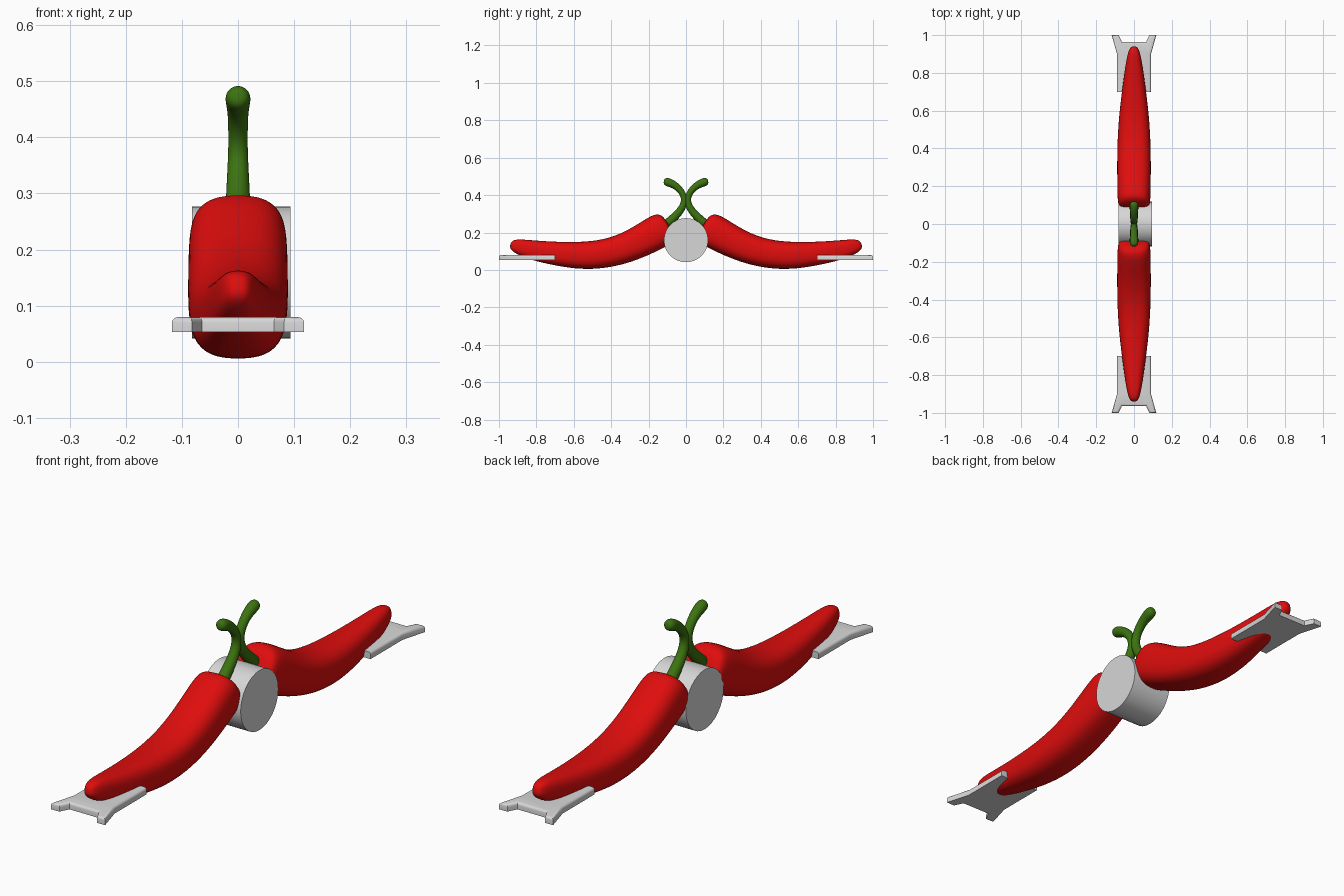
import bpy, bmesh, math
from mathutils import Vector

if "Cube" in bpy.data.objects:
    bpy.data.objects.remove(bpy.data.objects["Cube"])


def material(name, rgb):
    m = bpy.data.materials.new(name)
    m.diffuse_color = (*rgb, 1)
    m.use_nodes = True
    m.node_tree.nodes["Principled BSDF"].inputs["Base Color"].default_value = m.diffuse_color
    return m


RED = material("chili red", (0.74, 0.004, 0.004))
GREEN = material("stem green", (0.045, 0.17, 0.005))
GREY = material("light grey", (0.68, 0.68, 0.68))


def finish(name, bm, mat):
    bmesh.ops.recalc_face_normals(bm, faces=bm.faces)
    mesh = bpy.data.meshes.new(name)
    bm.to_mesh(mesh)
    bm.free()
    mesh.materials.append(mat)
    ob = bpy.data.objects.new(name, mesh)
    bpy.context.collection.objects.link(ob)
    return ob


def smooth(ob, angle=180):
    bpy.ops.object.select_all(action='DESELECT')
    ob.select_set(True)
    bpy.context.view_layer.objects.active = ob
    bpy.ops.object.shade_smooth_by_angle(angle=math.radians(angle))


def loft(name, sections, side, mat, power, n=20):
    """Skin rounded sections: (top y, top z, bottom y, bottom z, half width)."""
    bm = bmesh.new()
    e = 2 / power
    rings = []
    for ty, tz, by, bz, w in sections:
        mid = Vector((0, (ty + by) / 2, (tz + bz) / 2))
        up = Vector((0, (ty - by) / 2, (tz - bz) / 2))
        ring = []
        for i in range(n):
            a = math.tau * i / n
            c, s = math.cos(a), math.sin(a)
            p = mid + up * math.copysign(abs(s) ** e, s)
            p.x = w * math.copysign(abs(c) ** e, c)
            p.y *= side
            ring.append(bm.verts.new(p))
        rings.append(ring)
    for r0, r1 in zip(rings, rings[1:]):
        for i in range(n):
            j = (i + 1) % n
            bm.faces.new((r0[i], r0[j], r1[j], r1[i]))
    bm.faces.new(rings[0])
    bm.faces.new(rings[-1])
    ob = finish(name, bm, mat)
    ob.modifiers.new("smooth", 'SUBSURF').levels = 2
    ob.modifiers["smooth"].render_levels = 2
    for p in ob.data.polygons:
        p.use_smooth = True
    return ob


PEPPER = [
    (0.105, 0.262, 0.066, 0.195, 0.045),
    (0.124, 0.288, 0.058, 0.168, 0.074),
    (0.153, 0.303, 0.068, 0.145, 0.086),
    (0.20, 0.284, 0.12, 0.116, 0.089),
    (0.30, 0.218, 0.23, 0.064, 0.090),
    (0.40, 0.173, 0.35, 0.023, 0.090),
    (0.50, 0.154, 0.48, 0.002, 0.086),
    (0.60, 0.149, 0.60, 0.006, 0.077),
    (0.70, 0.151, 0.71, 0.025, 0.064),
    (0.80, 0.157, 0.82, 0.050, 0.050),
    (0.88, 0.164, 0.90, 0.080, 0.037),
    (0.918, 0.162, 0.934, 0.104, 0.025),
    (0.936, 0.149, 0.943, 0.123, 0.012),
]

# stem path: y, z, radius
STEM = [
    (0.115, 0.235, 0.024), (0.085, 0.262, 0.024), (0.045, 0.298, 0.022),
    (0.016, 0.338, 0.020), (0.007, 0.375, 0.018), (0.018, 0.412, 0.018),
    (0.045, 0.443, 0.019), (0.075, 0.461, 0.022), (0.098, 0.470, 0.024),
    (0.112, 0.473, 0.020), (0.119, 0.474, 0.010),
]


def stem_sections():
    out = []
    for i, (y, z, r) in enumerate(STEM):
        a, b = STEM[max(i - 1, 0)], STEM[min(i + 1, len(STEM) - 1)]
        t = Vector((b[0] - a[0], b[1] - a[1])).normalized()
        out.append((y + t.y * r, z - t.x * r, y - t.y * r, z + t.x * r, r))
    return out


# right half outline of the forked end plate: x, y
HALF = [(0.09, 0.70), (0.09, 0.90), (0.118, 1.0), (0.082, 1.0), (0.064, 0.963)]


def plate(name, side):
    outline = HALF + [(-x, y) for x, y in reversed(HALF)]
    bm = bmesh.new()
    low = [bm.verts.new((x, y * side, 0.053)) for x, y in outline]
    face = bm.faces.new(low)
    new = bmesh.ops.extrude_face_region(bm, geom=[face])["geom"]
    bmesh.ops.translate(bm, vec=(0, 0, 0.027),
                        verts=[g for g in new if isinstance(g, bmesh.types.BMVert)])
    bmesh.ops.recalc_face_normals(bm, faces=bm.faces)
    # round the top rim except the inner end
    rim = [e for e in bm.edges
           if all(v.co.z > 0.07 for v in e.verts)
           and any(abs(v.co.y) > 0.71 for v in e.verts)]
    bmesh.ops.bevel(bm, geom=rim, offset=0.010, segments=3, profile=0.5,
                    affect='EDGES', clamp_overlap=True)
    smooth(finish(name, bm, GREY), 40)


for side, label in ((-1, "front"), (1, "back")):
    loft(label + "_pepper", PEPPER, side, RED, 2.6)
    loft(label + "_stem", stem_sections(), side, GREEN, 2.0, 12)
    plate(label + "_plate", side)

# centre drum
bpy.ops.mesh.primitive_cylinder_add(vertices=32, radius=0.118, depth=0.176,
                                    location=(0.006, 0, 0.159),
                                    rotation=(0, math.pi / 2, 0))
drum = bpy.context.object
drum.name = "centre_drum"
drum.data.materials.append(GREY)
smooth(drum, 30)
